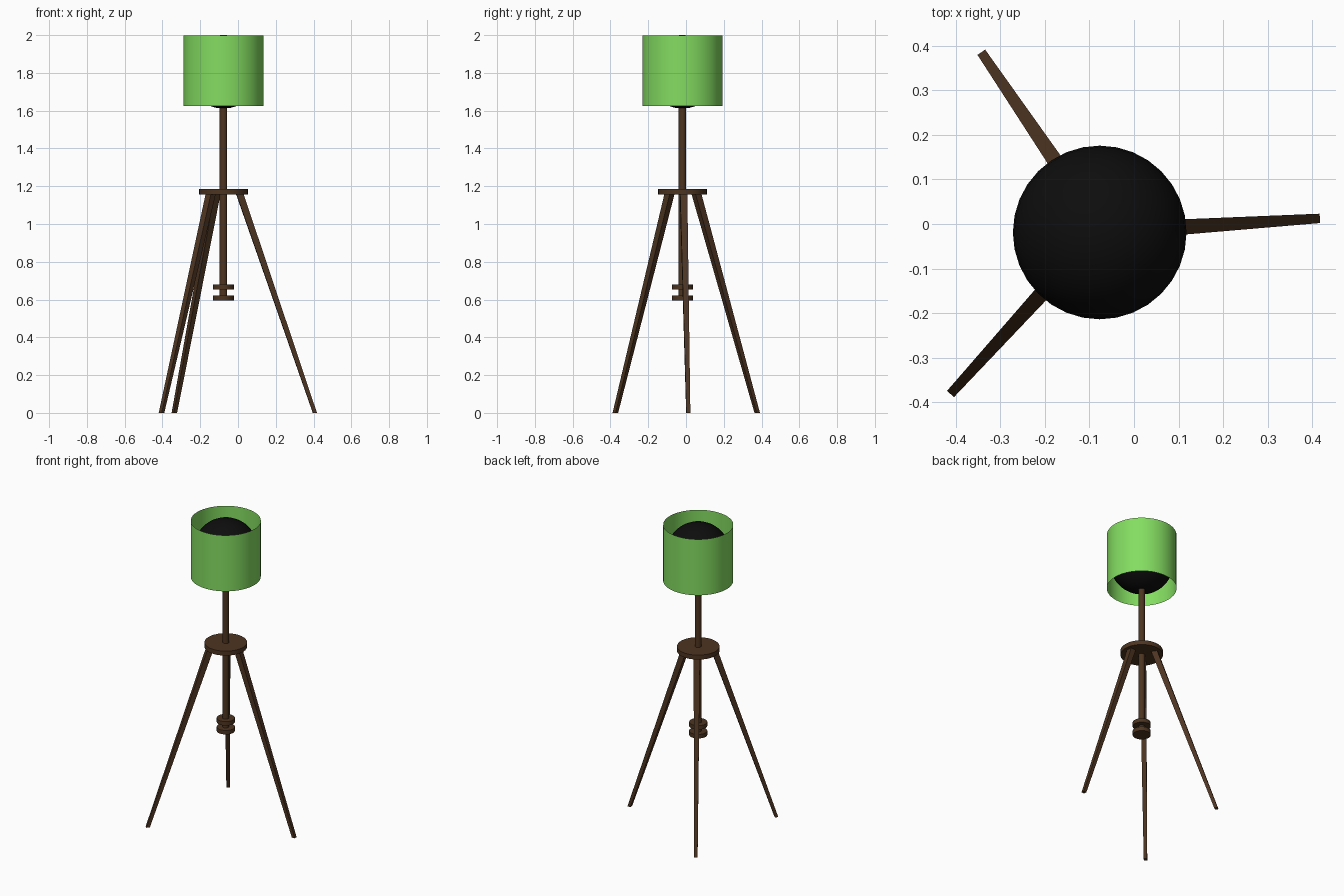
import bpy, bmesh, math
from mathutils import Vector, Matrix

if "Cube" in bpy.data.objects:
    bpy.data.objects.remove(bpy.data.objects["Cube"])

CX, CY = -0.077, -0.019


def material(name, rgb):
    m = bpy.data.materials.new(name)
    m.diffuse_color = (*rgb, 1)
    m.use_nodes = True
    m.node_tree.nodes["Principled BSDF"].inputs["Base Color"].default_value = m.diffuse_color
    return m


wood = material("dark_wood", (0.075, 0.035, 0.015))
green = material("green_fabric", (0.23, 0.72, 0.12))
black = material("black_globe", (0.004, 0.004, 0.004))


def finish(ob, name, mat):
    ob.name = name
    ob.data.materials.append(mat)
    bpy.ops.object.shade_smooth_by_angle(angle=math.radians(35))


def disc(name, radius, z0, z1, mat, sides=32, fill='NGON'):
    bpy.ops.mesh.primitive_cylinder_add(
        vertices=sides, radius=radius, depth=z1 - z0, end_fill_type=fill,
        location=(CX, CY, (z0 + z1) / 2))
    finish(bpy.context.object, name, mat)


def leg(name, foot, top):
    # Square tapered bar with horizontal ends, turned to face its direction
    bm = bmesh.new()
    bmesh.ops.create_cube(bm, size=1)
    angle = math.atan2(foot[1] - top[1], foot[0] - top[0])
    turn = Matrix.Rotation(angle, 3, 'Z')
    for v in bm.verts:
        upper = v.co.z > 0
        width = 0.038 if upper else 0.021
        base = Vector((*top, 1.157)) if upper else Vector((*foot, 0))
        v.co = base + turn @ Vector((v.co.x * width, v.co.y * width, 0))
    me = bpy.data.meshes.new(name)
    bm.to_mesh(me)
    bm.free()
    me.materials.append(wood)
    bpy.context.collection.objects.link(bpy.data.objects.new(name, me))


# Tripod legs
leg("right_leg", (0.407, 0.012), (0.010, -0.013))
leg("back_left_leg", (-0.337, 0.377), (-0.119, 0.056))
leg("front_left_leg", (-0.405, -0.374), (-0.145, -0.088))

# Hub plate, centre pole and its end knobs
disc("hub_plate", 0.129, 1.156, 1.186, wood)
disc("centre_pole", 0.02, 0.60, 1.63, wood)
disc("lower_knob", 0.055, 0.595, 0.622, wood)
disc("upper_knob", 0.055, 0.654, 0.681, wood)

# Globe and open lampshade
bpy.ops.mesh.primitive_uv_sphere_add(
    segments=32, ring_count=16, radius=0.195, location=(CX, CY, 1.806))
finish(bpy.context.object, "globe", black)
disc("lampshade", 0.212, 1.624, 1.998, green, 48, 'NOTHING')
